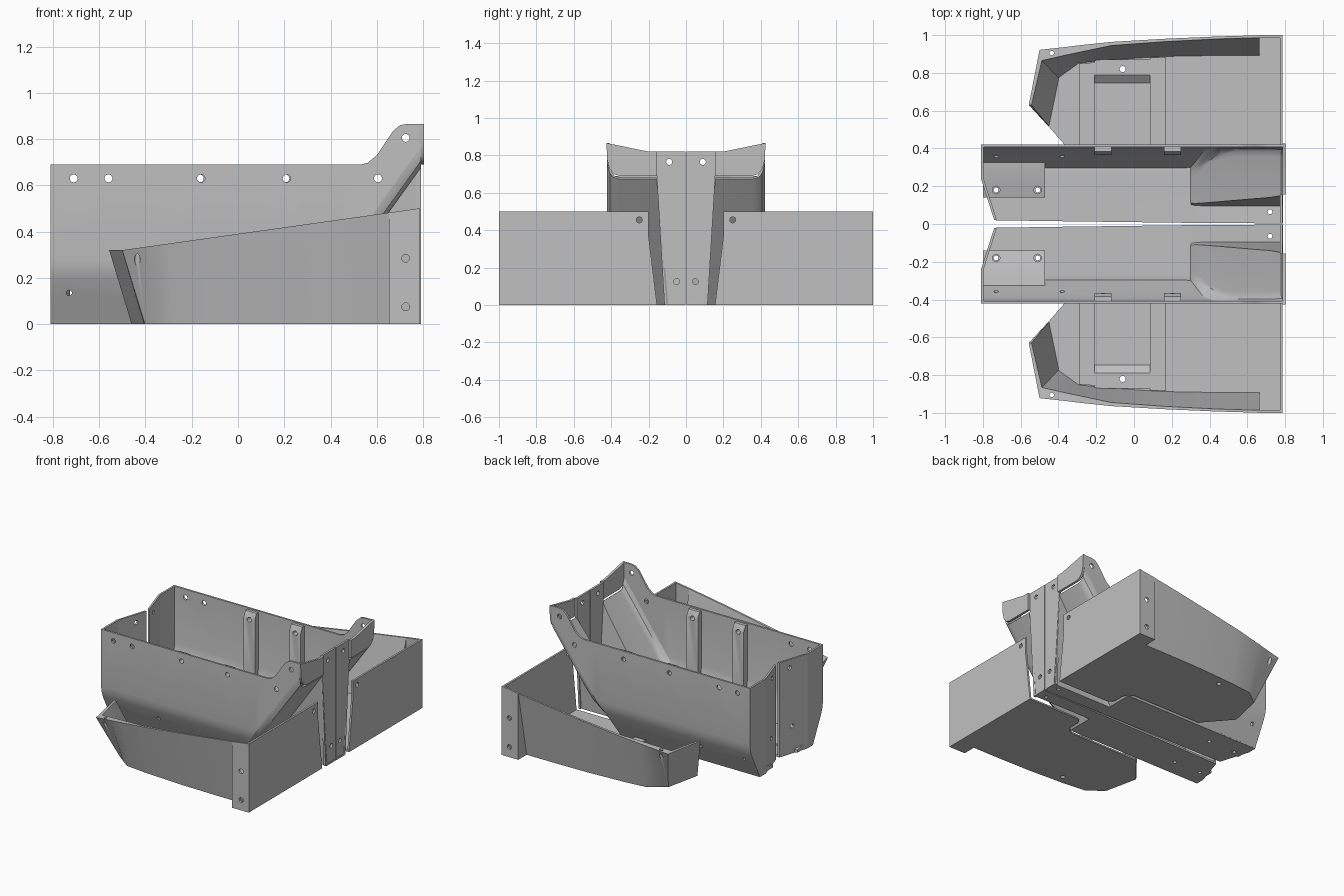
import bpy, bmesh, math
from mathutils import Matrix, Vector

if "Cube" in bpy.data.objects:
    bpy.data.objects.remove(bpy.data.objects["Cube"])

metal = bpy.data.materials.new("grey_metal")
metal.diffuse_color = (0.53, 0.53, 0.53, 1)
metal.use_nodes = True
metal.node_tree.nodes["Principled BSDF"].inputs["Base Color"].default_value = metal.diffuse_color


def new_object(name, bm):
    mesh = bpy.data.meshes.new(name)
    bm.to_mesh(mesh)
    bm.free()
    obj = bpy.data.objects.new(name, mesh)
    bpy.context.collection.objects.link(obj)
    return obj


def finish(obj, holes=(), thickness=0):
    """Thicken, drill (location, axis, radius), mirror to the other half and shade."""
    obj.data.materials.append(metal)
    if thickness:
        mod = obj.modifiers.new("thickness", 'SOLIDIFY')
        mod.thickness, mod.offset = thickness, -1
        mod.use_even_offset = False
    cutter = None
    if holes:
        bm = bmesh.new()
        for loc, axis, r in holes:
            turn = Vector((0, 0, 1)).rotation_difference(Vector(axis)).to_matrix().to_4x4()
            bmesh.ops.create_cone(bm, cap_ends=True, segments=20, radius1=r, radius2=r,
                                  depth=0.16, matrix=Matrix.Translation(loc) @ turn)
        cutter = new_object("drill_cutter", bm)
        cutter.hide_render = True
        mod = obj.modifiers.new("holes", 'BOOLEAN')
        mod.object, mod.operation, mod.solver = cutter, 'DIFFERENCE', 'EXACT'
    mod = obj.modifiers.new("other_half", 'MIRROR')
    mod.use_axis = (False, True, False)
    mod.use_mirror_merge = False
    bpy.ops.object.select_all(action='DESELECT')
    obj.select_set(True)
    bpy.context.view_layer.objects.active = obj
    bpy.ops.object.convert(target='MESH')
    bpy.ops.object.shade_smooth_by_angle(angle=math.radians(32))
    if cutter:
        bpy.data.objects.remove(cutter)


def loft(name, loops, holes=()):
    """Solid through a row of closed loops."""
    bm = bmesh.new()
    rows = [[bm.verts.new(p) for p in loop] for loop in loops]
    n = len(rows[0])
    for a, b in zip(rows, rows[1:]):
        for i in range(n):
            bm.faces.new((a[i], a[(i + 1) % n], b[(i + 1) % n], b[i]))
    bm.faces.new(rows[0])
    bm.faces.new(rows[-1])
    bmesh.ops.recalc_face_normals(bm, faces=bm.faces)
    finish(new_object(name, bm), holes)


def plate_x(name, yz, x0, x1, holes=(), bend=lambda y: 0):
    loft(name, [[(x + bend(y), y, z) for y, z in yz] for x in (x0, x1)], holes)


def plate_z(name, xy, z0, z1, holes=()):
    loft(name, [[(x, y, z) for x, y in xy] for z in (z0, z1)], holes)


def interp(x, pts):
    for (a, fa), (b, fb) in zip(pts, pts[1:]):
        if x <= b:
            return fa + (fb - fa) * max(0, x - a) / (b - a)
    return pts[-1][1]


X, Y, Z = (1, 0, 0), (0, 1, 0), (0, 0, 1)

# --- Tub shell: floor, end ramp and side wall in one sheet ---
WALL = [(0, .305), (.19, .40), (.23, .414), (.28, .422)]
RIM = [(.53, .69), (.56, .697), (.60, .73), (.64, .79), (.67, .835), (.70, .86), (.73, .866)]


def wall_y(z):
    return interp(z, WALL)


def end_bend(y):
    return .07 * max(0, .24 - y) / .22


def tub_section(x):
    zr = max(0, (x - .305) * 1.39)
    k = min(1, zr / .09)
    w = wall_y(zr)
    gap = interp(x, [(-.81, .02), (.3, .006), (.8, .003)])
    pts = [(gap, 0), (.105, 0), (.115 + .06 * zr, zr), (w - .065, zr),
           (w - .035, zr + .008 * k), (w - .015, zr + .03 * k)]
    z = zr + .09 * k
    pts.append((wall_y(z), z))
    for level in (.1, .19, .21, .23, .255, .28):
        z = max(level, z + .003)
        pts.append((wall_y(z), z))
    pts.append((wall_y(z), interp(x, RIM)))
    return pts


bm = bmesh.new()
stations = (-.81, -.4, 0, .27, .305, .33, .37, .42, .47, .53, .56, .60, .64, .67, .70, .73, .79)
rows = [[bm.verts.new((x + (end_bend(y) if x == -.81 else 0), y, z)) for y, z in tub_section(x)]
        for x in stations]
for a, b in zip(rows, rows[1:]):
    for j in range(len(a) - 1):
        bm.faces.new((a[j], a[j + 1], b[j + 1], b[j]))
rim_holes = [((x, .42, .63), Y, .017) for x in (-.71, -.56, -.16, .21, .605)]
rim_holes += [((.725, .42, .805), Y, .017), ((.72, .065, 0), Z, .013)]
rim_holes += [((x, .38, .135), Y, .012) for x in (-.73, -.38)]
rim_holes += [((x, .18, 0), Z, .013) for x in (-.73, -.51)]
finish(new_object("tub_shell", bm), rim_holes, .014)

# --- Bent end panels of the tub ---
plate_x("end_panel_outer", [(.24, 0)] + [(y, z) for z, y in WALL] + [(.422, .69), (.24, .69)],
        -.81, -.796)
plate_x("end_panel_inner", [(.02, 0), (.24, 0), (.24, .69), (.02, .69)], -.81, -.796,
        [((-.775, .12, .2), X, .015), ((-.775, .1, .63), X, .015)], end_bend)

# --- Nose plate and raised wings at the other end ---
plate_x("nose_plate", [(.003, 0), (.115, 0), (.155, .66), (.155, .82), (.003, .82)], .772, .787,
        [((.78, .09, .765), X, .016), ((.78, .05, .125), X, .016)])
plate_x("wing_plate", [(.155, .69), (.355, .69), (.385, .70), (.41, .73), (.422, .78),
                       (.425, .866), (.2, .82), (.155, .82)], .785, .803)

# --- Sloping mounts on the tub floor ---
plate_x("floor_mount", [(.14, .005), (.308, .005), (.338, .07), (.33, .07), (.14, .025)],
        -.80, -.47, [((x, .18, 0), Z, .02) for x in (-.73, -.51)])

# --- Ribs and sill on the inside of the side wall ---
for x in (-.165, .205):
    plate_x("wall_rib", [(.414, .68), (.385, .68), (.365, .64), (.365, .15), (.38, .16),
                         (.408, .24), (.414, .28)], x - .045, x + .045,
            [((x, .39, .63), Y, .017)])
plate_x("wall_sill", [(.355, .125), (.372, .14), (.405, .21), (.40, .22)], -.12, .16)


# --- Side box ---
def box_top(x):
    return .32 + (x + .5) * .18 / 1.28


plate_z("box_floor", [(-.455, .52), (-.405, .77), (-.29, .855), (.17, .89), (.655, .895),
                      (.655, .99), (.78, .99), (.78, .155), (.37, .155), (.34, .17), (.33, .2),
                      (.33, .27), (.31, .31), (.27, .33), (-.29, .33)], 0, .012,
        [((-.06, .82, 0), Z, .016)])

# Leaning outer wall: x top, outer top y, inner top y, x bottom, inner bottom y
rails = [(-.5, .922, .865, -.402, .765), (-.38, .935, .89, -.345, .81), (-.3, .945, .907, -.29, .85),
         (-.12, .964, .945, -.12, .868), (.17, .981, .966, .17, .885), (.45, .993, .98, .45, .89),
         (.66, .999, .986, .66, .89)]
loft("box_outer_wall", [[(xt, yo, box_top(xt)), (xt + (.01 if xt == -.5 else 0), yi, box_top(xt)),
                         (xb, yb, 0), (xb, yb + .013, 0)] for xt, yo, yi, xb, yb in rails],
     [((-.435, .905, .26), Z, .012)])

# Leaning end wall
loft("box_end_wall", [[(-.5, .922, .32), (-.488, .865, .32), (-.395, .765, 0), (-.405, .778, 0)],
                      [(-.557, .63, .32), (-.543, .63, .32), (-.447, .515, 0), (-.46, .525, 0)]])

# End plate, corner post and the web closing the step behind the post
plate_x("box_end_plate", [(.155, 0), (.2, .37), (.2, .5), (1, .5), (1, 0)], .773, .787,
        [((.78, .25, .455), X, .016)])
loft("box_corner_post", [[(x, .986, 0), (x, 1, 0), (x, 1, box_top(x)), (x, .986, box_top(x))]
                         for x in (.653, .787)],
     [((.725, 1, z), Y, .017) for z in (.075, .285)])
plate_x("box_post_web", [(.89, 0), (1, 0), (1, .482), (.986, .482)], .653, .665)

# Raised pad with a sloped pocket on the box floor
for name, x0, x1, y1 in (("pad_left", -.29, -.21, .85), ("pad_right", .085, .17, .88)):
    plate_z(name, [(x0, .34), (x1, .34), (x1, y1 + .005), (x0, y1)], .01, .045)
plate_x("pad_back", [(.745, .01), (.87, .01), (.87, .045), (.79, .045)], -.21, .085,
        [((-.06, .82, 0), Z, .016)])
